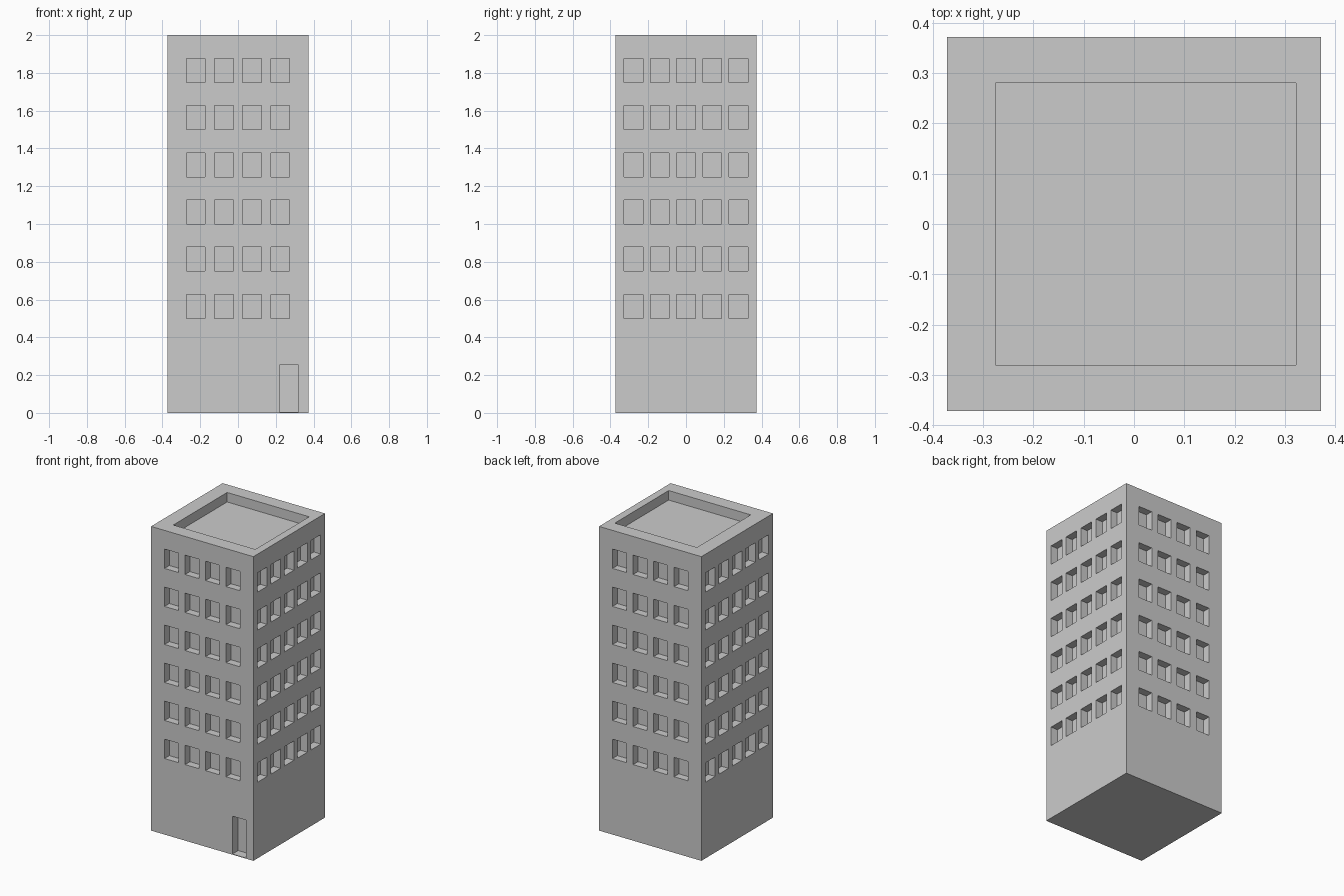
import bpy
import bmesh
from math import pi
from mathutils import Matrix, Vector

default_cube = bpy.data.objects.get("Cube")
if default_cube:
    bpy.data.objects.remove(default_cube, do_unlink=True)

HALF = 0.372         # half the width of the square tower
HEIGHT = 2.0
WINDOW_W, WINDOW_H = 0.1, 0.127
WINDOW_DEPTH = 0.05
OVERSHOOT = 0.05     # how far the cutters stick out of the walls

# One plain concrete colour
concrete = bpy.data.materials.new("light_grey_concrete")
concrete.use_nodes = True
colour = (0.6, 0.6, 0.6, 1)
concrete.diffuse_color = colour
concrete.node_tree.nodes["Principled BSDF"].inputs["Base Color"].default_value = colour


def add_box(bm, low, high, turn=0):
    """Add a box between two corners, turned about the z axis."""
    low, high = Vector(low), Vector(high)
    place = Matrix.Translation((low + high) / 2) @ Matrix.Diagonal((*(high - low), 1))
    bmesh.ops.create_cube(bm, size=1, matrix=Matrix.Rotation(turn, 4, "Z") @ place)


def make_object(name, bm):
    mesh = bpy.data.meshes.new(name)
    bm.to_mesh(mesh)
    bm.free()
    mesh.materials.append(concrete)
    obj = bpy.data.objects.new(name, mesh)
    bpy.context.collection.objects.link(obj)
    return obj


# Tower block
bm = bmesh.new()
add_box(bm, (-HALF, -HALF, 0), (HALF, HALF, HEIGHT))
tower = make_object("tower_block", bm)

# Window recesses: four across front and back, five across the sides
bm = bmesh.new()
for side in range(4):
    count, pitch = ((4, 0.149), (5, 0.139))[side % 2]
    for floor in range(6):
        z = 0.5 + 0.25 * floor
        for column in range(count):
            x = (column - (count - 1) / 2) * pitch
            add_box(bm, (x - WINDOW_W / 2, -HALF - OVERSHOOT, z),
                    (x + WINDOW_W / 2, -HALF + WINDOW_DEPTH, z + WINDOW_H),
                    side * pi / 2)

# Doorway recess with a thin threshold
add_box(bm, (0.22, -HALF - OVERSHOOT, 0.004), (0.32, -HALF + 0.06, 0.253))

# Sunken roof deck inside the parapet
add_box(bm, (-0.275, -0.28, HEIGHT - 0.0625), (0.322, 0.28, HEIGHT + OVERSHOOT))
cutter = make_object("recess_cutter", bm)
cutter.hide_render = True

# Carve the recesses and discard the cutter
carve = tower.modifiers.new("recesses", "BOOLEAN")
carve.operation = "DIFFERENCE"
carve.solver = "EXACT"
carve.object = cutter
bpy.context.view_layer.objects.active = tower
tower.select_set(True)
bpy.ops.object.modifier_apply(modifier=carve.name)
bpy.data.objects.remove(cutter, do_unlink=True)
